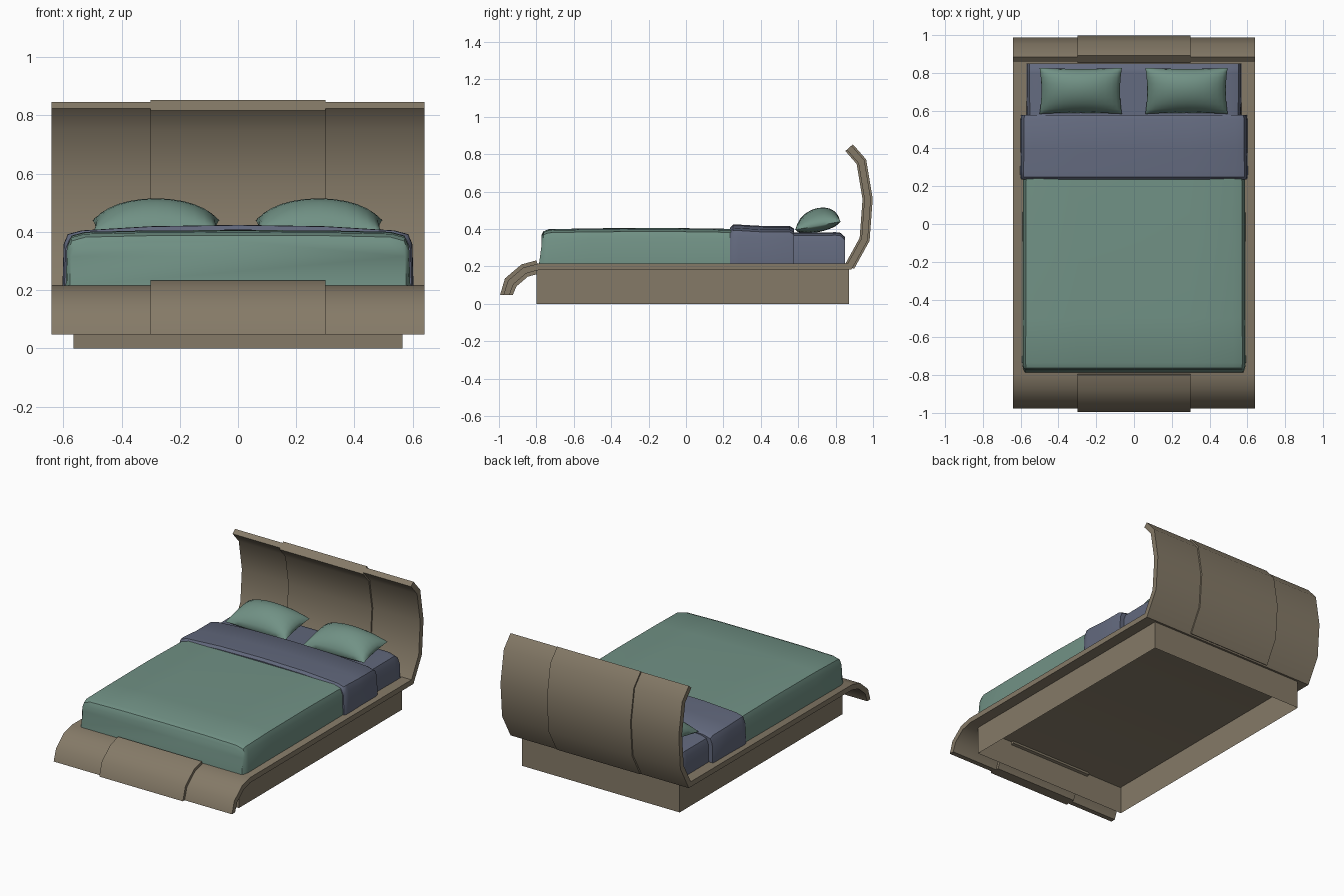
import bpy, bmesh, math
from mathutils import Vector

if "Cube" in bpy.data.objects:
    bpy.data.objects.remove(bpy.data.objects["Cube"])


def material(name, rgb):
    m = bpy.data.materials.new(name)
    m.diffuse_color = (*rgb, 1)
    m.use_nodes = True
    m.node_tree.nodes["Principled BSDF"].inputs["Base Color"].default_value = m.diffuse_color
    return m


WOOD = material("taupe_wood", (0.235, 0.195, 0.137))
GREEN = material("sage_fabric", (0.165, 0.285, 0.235))
BLUE = material("slate_fabric", (0.122, 0.140, 0.205))


def finish(name, bm, mat, angle=40):
    bmesh.ops.recalc_face_normals(bm, faces=bm.faces)
    me = bpy.data.meshes.new(name)
    bm.to_mesh(me)
    bm.free()
    me.materials.append(mat)
    ob = bpy.data.objects.new(name, me)
    bpy.context.collection.objects.link(ob)
    bpy.ops.object.select_all(action='DESELECT')
    ob.select_set(True)
    bpy.context.view_layer.objects.active = ob
    bpy.ops.object.shade_smooth_by_angle(angle=math.radians(angle))
    return ob


def loft(name, rings, mat, angle=40):
    """Skin equal-length closed rings and cap both ends."""
    bm = bmesh.new()
    vs = [[bm.verts.new(p) for p in r] for r in rings]
    n = len(vs[0])
    for a, b in zip(vs, vs[1:]):
        for i in range(n):
            j = (i + 1) % n
            bm.faces.new((a[i], a[j], b[j], b[i]))
    bm.faces.new(vs[0])
    bm.faces.new(vs[-1])
    return finish(name, bm, mat, angle)


def ribbon(name, path, half, width, flat_tip=False):
    """Bent board: a (y, z) centre line thickened with mitres, extruded in x."""
    p = [Vector(q) for q in path]
    normals = []
    for a, b in zip(p, p[1:]):
        d = (b - a).normalized()
        normals.append(Vector((-d.y, d.x)))
    up, down = [], []
    for i, q in enumerate(p):
        n0, n1 = normals[max(i - 1, 0)], normals[min(i, len(normals) - 1)]
        m = (n0 + n1).normalized()
        off = m * (half / max(m.dot(n1), 0.5))
        up.append(q + off)
        down.append(q - off)
    if flat_tip:
        up[0].y = down[0].y = p[0].y
    prof = up + down[::-1]
    return loft(name, [[(x, q.x, q.y) for q in prof] for x in (-width, width)], WOOD, 45)


# Bent frame: foot curl, flat deck and curved headboard in one sheet
foot = [(-0.96, 0.048), (-0.937, 0.115), (-0.863, 0.178), (-0.79, 0.198)]
head = [(0.875, 0.2), (0.955, 0.345), (0.971, 0.56), (0.938, 0.76), (0.872, 0.835)]
ribbon("bed_frame", foot + head, 0.017, 0.64, True)

# Thicker centre panels
ribbon("foot_centre_panel", foot, 0.036, 0.30, True)
ribbon("headboard_centre_panel", head, 0.027, 0.30)

# Plinth, open underneath
bm = bmesh.new()
bmesh.ops.create_cube(bm, size=1)
for v in bm.verts:
    v.co = (v.co.x * 1.13, v.co.y * 1.67 + 0.037, (v.co.z + 0.5) * 0.185)
bm.faces.ensure_lookup_table()
bmesh.ops.delete(bm, geom=[f for f in bm.faces if f.calc_center_median().z < 0.01],
                 context='FACES_ONLY')
finish("plinth", bm, WOOD)


def cloth(name, stations, mat, crown=0.0, base=0.213, flare=0.0):
    """Soft slab from (y, half width, top z) stations."""
    rings = []
    for k, (y, w, t) in enumerate(stations):
        side = [(w, base), (w - 0.004, t - 0.05), (w * 0.97, t - 0.016),
                (w * 0.89, t - 0.003), (w * 0.5, t + crown * 0.7)]
        pts = side + [(0, t + crown)] + [(-x, z) for x, z in side[::-1]]
        lean = flare if k == 0 else 0
        rings.append([(x, y - (lean if z == base else 0), z) for x, z in pts])
    return loft(name, rings, mat)


# Mattress, duvet and turned-back sheet
cloth("mattress", [(-0.73, 0.56, 0.37), (0.80, 0.57, 0.383), (0.825, 0.57, 0.380),
                   (0.85, 0.57, 0.358)], BLUE)
cloth("duvet", [(-0.772, 0.578, 0.365), (-0.762, 0.588, 0.385), (-0.735, 0.592, 0.396),
                (-0.5, 0.59, 0.401), (-0.1, 0.59, 0.403), (0.245, 0.588, 0.398)],
      GREEN, 0.003, flare=0.014)
cloth("folded_sheet", [(0.236, 0.596, 0.392), (0.25, 0.602, 0.407), (0.28, 0.603, 0.408),
                       (0.40, 0.600, 0.401), (0.555, 0.600, 0.400), (0.578, 0.597, 0.386)],
      BLUE, 0.016)


# Pillows: two puffed sheets meeting at a pinched rim
def pillow(name, cx):
    bm = bmesh.new()
    nu, nv = 14, 10

    def sheet(height):
        g = []
        for i in range(nu + 1):
            u = -math.cos(math.pi * i / nu)
            row = []
            for j in range(nv + 1):
                v = -math.cos(math.pi * j / nv)
                puff = math.sqrt(max(0, (1 - u * u) * (1 - v * v)))
                x = cx + u * (0.218 - 0.010 * (1 - v * v))
                y = 0.705 + v * (0.122 - 0.006 * (1 - u * u))
                z = 0.418 + 0.022 * v + height * puff
                row.append(bm.verts.new((x, y, z)))
            g.append(row)
        for i in range(nu):
            for j in range(nv):
                bm.faces.new((g[i][j], g[i + 1][j], g[i + 1][j + 1], g[i][j + 1]))

    sheet(0.095)
    sheet(-0.035)
    bmesh.ops.remove_doubles(bm, verts=bm.verts, dist=0.0005)
    finish(name, bm, GREEN, 50)


for side, cx in (("left", -0.282), ("right", 0.278)):
    pillow(side + "_pillow", cx)
